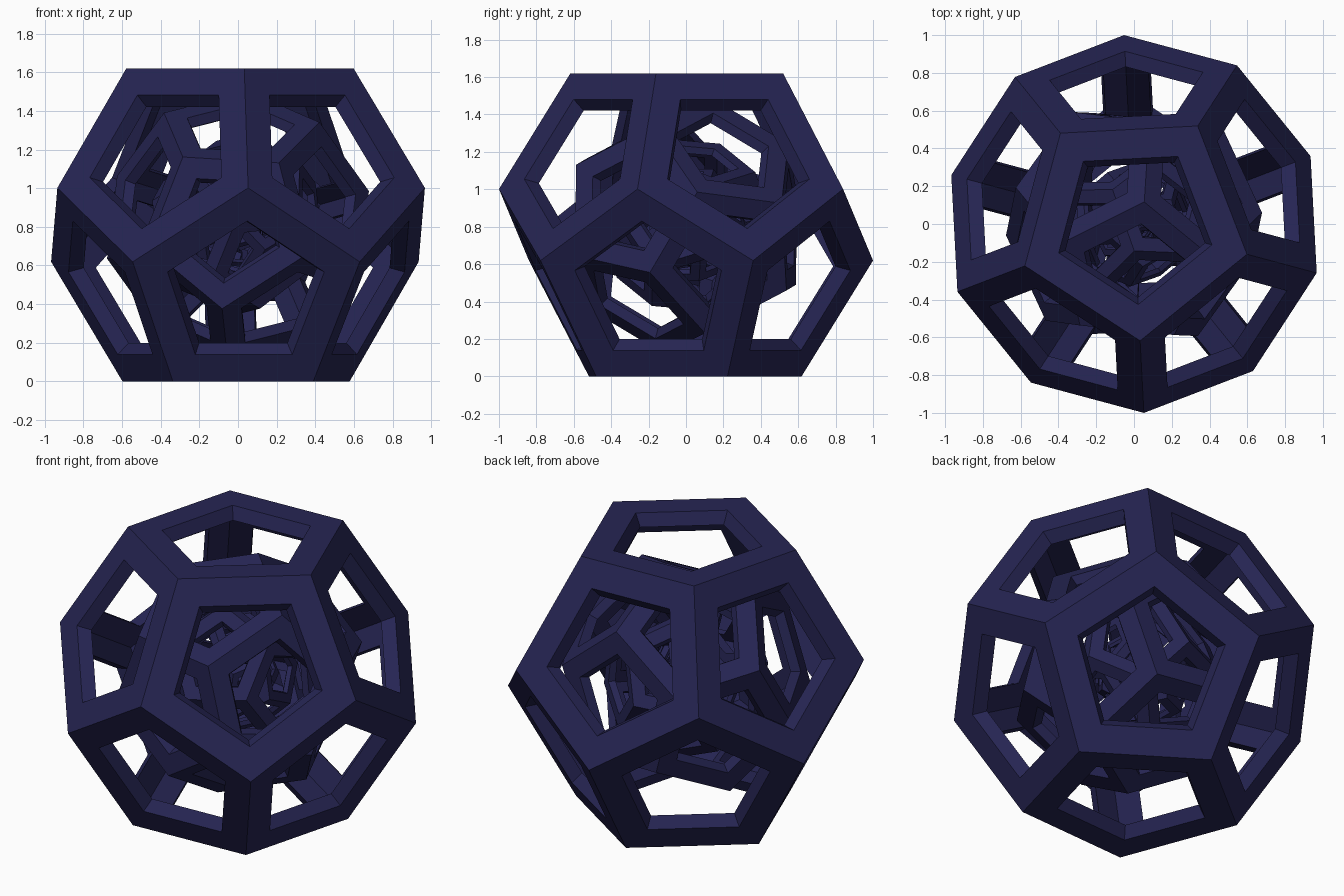
import bpy, bmesh, math
from mathutils import Matrix, Vector

if "Cube" in bpy.data.objects:
    bpy.data.objects.remove(bpy.data.objects["Cube"], do_unlink=True)

RADIUS = 1.0195      # circumradius of the outermost frame
HOLE = 0.69          # window size relative to each face
DEPTH = 0.91         # inner shell relative to the outer shell
SHRINK = 0.689       # size of each frame relative to the one around it
LEVELS = 9
YAW = math.radians(-87)
STEP = math.radians(72)
INRADIUS = 0.79465
FACE_RADIUS = 0.60706
CENTRE = Vector((0, 0, RADIUS * INRADIUS))
TURN_AXIS = Vector((0.716, -0.156, 0.679)).normalized()
TURN = math.radians(38)

navy = bpy.data.materials.new("dark_navy")
navy.use_nodes = True
colour = (0.019, 0.018, 0.086, 1)
navy.diffuse_color = colour
navy.node_tree.nodes["Principled BSDF"].inputs["Base Color"].default_value = colour


def face_axes():
    """Normal and corner direction of the six upper faces."""
    up = Vector((0, 0, 1))
    axes = [(up, Vector((math.cos(YAW), math.sin(YAW), 0)))]
    tilt = math.atan(0.5)
    for k in range(5):
        a = YAW + STEP * (k + 0.5)
        n = Vector((math.cos(tilt) * math.cos(a), math.cos(tilt) * math.sin(a), math.sin(tilt)))
        axes.append((n, (n * n.z - up).normalized()))
    return axes


def pentagon(n, u, size):
    v = n.cross(u)
    return [n * INRADIUS + (u * math.cos(STEP * k) + v * math.sin(STEP * k)) * FACE_RADIUS * size
            for k in range(5)]


def frame_mesh():
    """Hollow dodecahedron with a five-sided window in every face."""
    bm = bmesh.new()
    for n, u in face_axes():
        for sign in (1, -1):
            rim = [p * sign for p in pentagon(n, u, 1)]
            gap = [p * sign for p in pentagon(n, u, HOLE)]
            loops = [rim, gap, [p * DEPTH for p in gap], [p * DEPTH for p in rim]]
            rings = [[bm.verts.new(p) for p in loop] for loop in loops]
            for a, b in zip(rings, rings[1:]):
                for k in range(5):
                    j = (k + 1) % 5
                    bm.faces.new((a[k], a[j], b[j], b[k]))
    bmesh.ops.remove_doubles(bm, verts=bm.verts, dist=0.001)
    bmesh.ops.recalc_face_normals(bm, faces=bm.faces)
    mesh = bpy.data.meshes.new("window_frame")
    bm.to_mesh(mesh)
    bm.free()
    mesh.materials.append(navy)
    return mesh


# Nested frames, each smaller and turned further than the last
shape = frame_mesh()
for level in range(LEVELS):
    name = "outer_frame" if level == 0 else f"nested_frame_{level}"
    frame = bpy.data.objects.new(name, shape)
    bpy.context.collection.objects.link(frame)
    frame.matrix_world = (Matrix.Translation(CENTRE)
                          @ Matrix.Rotation(TURN * level, 4, TURN_AXIS)
                          @ Matrix.Scale(RADIUS * SHRINK ** level, 4))
